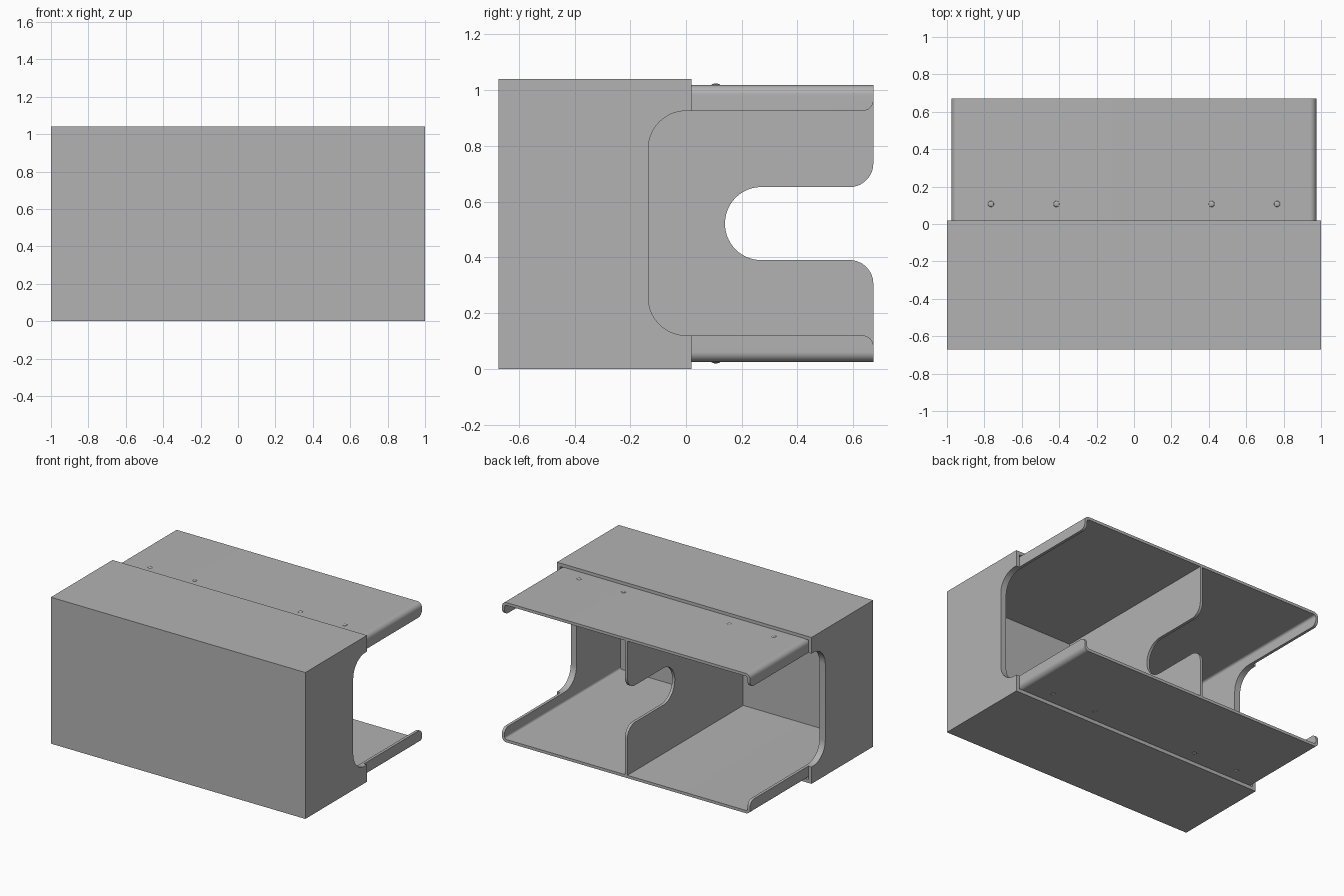
import bpy, bmesh, math
from mathutils import Vector, Matrix

default = bpy.data.objects.get("Cube")
if default:
    bpy.data.objects.remove(default, do_unlink=True)

grey = bpy.data.materials.new("plain grey")
grey.use_nodes = True
colour = (0.45, 0.45, 0.45, 1)
grey.diffuse_color = colour
grey.node_tree.nodes["Principled BSDF"].inputs["Base Color"].default_value = colour


def rounded(corners, steps=14):
    """Polygon outline from (u, v, radius) corners, each filleted."""
    out = []
    for i, (u, v, r) in enumerate(corners):
        p = Vector((u, v))
        if r == 0:
            out.append(p)
            continue
        a = (Vector(corners[i - 1][:2]) - p).normalized()
        b = (Vector(corners[(i + 1) % len(corners)][:2]) - p).normalized()
        for k in range(steps + 1):
            t = k / steps * math.pi / 2
            out.append(p + a * r * (1 - math.sin(t)) + b * r * (1 - math.cos(t)))
    return out


def rect(u0, u1, v0, v1, r=0):
    return [(u0, v0, r), (u1, v0, r), (u1, v1, r), (u0, v1, r)]


def prism(name, corners, axis, start, end):
    """Extrude an outline along x (outline in y, z) or along y (outline in x, z)."""
    bm = bmesh.new()
    place = (lambda p: (start, p.x, p.y)) if axis == "x" else (lambda p: (p.x, start, p.y))
    face = bm.faces.new([bm.verts.new(place(p)) for p in rounded(corners)])
    new = bmesh.ops.extrude_face_region(bm, geom=[face])["geom"]
    shift = Vector((end - start, 0, 0) if axis == "x" else (0, end - start, 0))
    bmesh.ops.translate(bm, vec=shift, verts=[g for g in new if isinstance(g, bmesh.types.BMVert)])
    bmesh.ops.recalc_face_normals(bm, faces=bm.faces)
    return finish(name, bm)


def finish(name, bm):
    mesh = bpy.data.meshes.new(name)
    bm.to_mesh(mesh)
    bm.free()
    mesh.materials.append(grey)
    obj = bpy.data.objects.new(name, mesh)
    bpy.context.collection.objects.link(obj)
    return obj


def select(obj):
    bpy.ops.object.select_all(action="DESELECT")
    obj.select_set(True)
    bpy.context.view_layer.objects.active = obj


def cut(obj, cutter):
    cutter.hide_render = True
    mod = obj.modifiers.new("cut", "BOOLEAN")
    mod.operation, mod.solver, mod.object = "DIFFERENCE", "EXACT", cutter
    select(obj)
    bpy.ops.object.modifier_apply(modifier=mod.name)
    bpy.data.objects.remove(cutter, do_unlink=True)


def smooth(obj):
    select(obj)
    bpy.ops.object.shade_smooth_by_angle(angle=math.radians(30))


BACK = 0.672


def side_opening():
    # Round-cornered opening through both ends, flaring at the back edge
    end = BACK + 0.0005
    return prism("side_opening", [
        (-0.135, 0.12, 0.135), (end, 0.12, 0.04), (end, 0.06, 0), (0.9, 0.06, 0),
        (0.9, 0.98, 0), (end, 0.98, 0), (end, 0.925, 0.04), (-0.135, 0.925, 0.135),
    ], "x", -1.2, 1.2)


# Outer case, open at the back
case = prism("outer_case", rect(-1, 1, 0, 1.04), "y", -BACK, 0.02)
cut(case, prism("case_cavity", rect(-0.975, 0.975, 0.025, 1.015), "y", -0.648, 0.3))
cut(case, side_opening())
smooth(case)

# Inner tray with rounded long edges
tray = prism("inner_tray", rect(-0.975, 0.975, 0.025, 1.018, 0.035), "y", -0.648, BACK)
cut(tray, prism("tray_cavity", rect(-0.955, 0.955, 0.045, 0.998, 0.016), "y", -0.628, 0.9))
cut(tray, side_opening())
smooth(tray)

# Central divider with a rounded finger notch
divider = prism("divider", [
    (-0.635, 0.04, 0), (BACK, 0.04, 0), (BACK, 0.39, 0.085), (0.14, 0.39, 0.13),
    (0.14, 0.652, 0.13), (BACK, 0.652, 0.085), (BACK, 1.003, 0), (-0.635, 1.003, 0),
], "x", -0.01, 0.01)
smooth(divider)

# Small catch bumps on the top and bottom of the tray
for level, z in (("top", 1.018), ("bottom", 0.025)):
    bm = bmesh.new()
    for x in (-0.765, -0.415, 0.415, 0.765):
        matrix = Matrix.Translation((x, 0.107, z)) @ Matrix.Diagonal((1, 1, 0.35, 1))
        bmesh.ops.create_uvsphere(bm, u_segments=16, v_segments=8, radius=0.016, matrix=matrix)
    smooth(finish(level + "_catch_bumps", bm))
